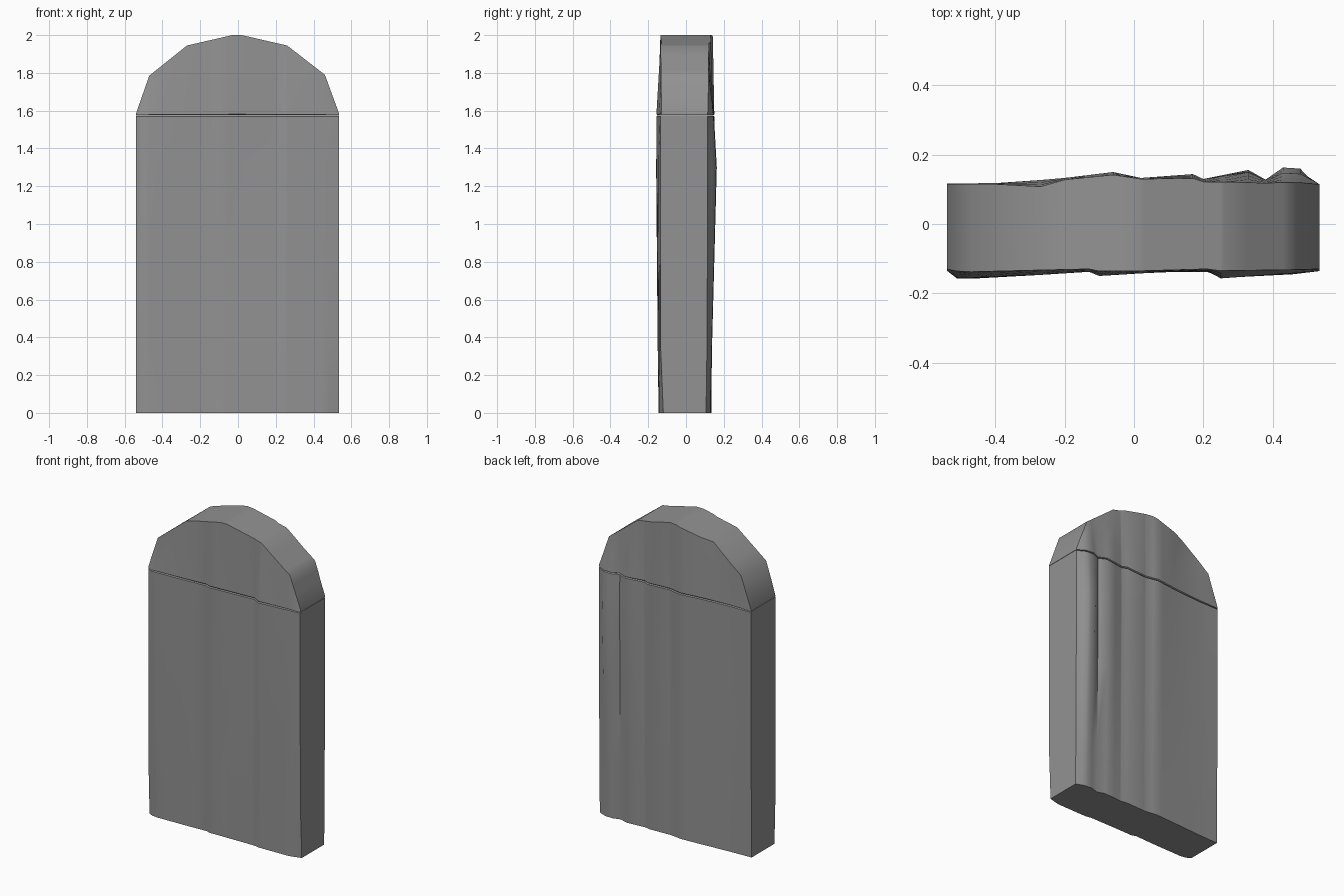
import bpy, bmesh

if "Cube" in bpy.data.objects:
    bpy.data.objects.remove(bpy.data.objects["Cube"])

# Weathered relief: x, then y at base, chip height, upper body, seam, cap rim
FRONT = [
    (-.54, -.122, -.134, -.135, -.135, -.130),
    (-.51, -.140, -.150, -.158, -.155, -.136),
    (-.47, -.145, -.150, -.158, -.155, -.138),
    (-.27, -.140, -.142, -.147, -.147, -.133),
    (-.13, -.133, -.136, -.138, -.138, -.130),
    (-.10, -.143, -.144, -.146, -.150, -.136),
    (.03, -.140, -.140, -.142, -.142, -.135),
    (.21, -.138, -.138, -.134, -.132, -.130),
    (.25, -.145, -.148, -.156, -.157, -.135),
    (.46, -.140, -.143, -.145, -.142, -.132),
    (.535, -.120, -.135, -.136, -.136, -.130)]
BACK = [
    (-.54, .108, .112, .115, .117, .115),
    (-.40, .114, .116, .117, .118, .115),
    (-.27, .122, .124, .126, .127, .108),
    (-.20, .127, .128, .132, .133, .128),
    (-.06, .135, .137, .146, .150, .142),
    (.02, .124, .126, .131, .133, .130),
    (.17, .130, .134, .142, .144, .132),
    (.20, .122, .124, .130, .130, .122),
    (.33, .132, .138, .156, .150, .120),
    (.38, .115, .118, .128, .126, .118),
    (.43, .130, .138, .163, .148, .120),
    (.48, .128, .136, .160, .145, .120),
    (.50, .120, .124, .138, .135, .117),
    (.535, .106, .111, .115, .115, .115)]
LEVELS = [0, .36, 1.3, 1.57, 2.0]
ARCH = [(-.54, 1.585), (-.47, 1.785), (-.27, 1.945), (-.03, 2.0), (.02, 2.0),
        (.26, 1.945), (.46, 1.79), (.535, 1.585)]
SEAM = 1.576

STONE = bpy.data.materials.new("dark_stone")
STONE.diffuse_color = (.29, .29, .29, 1)
STONE.use_nodes = True
STONE.node_tree.nodes["Principled BSDF"].inputs["Base Color"].default_value = STONE.diffuse_color


def lerp_keys(keys, v):
    """Piecewise linear lookup in (key, value) pairs."""
    for (a, p), (b, q) in zip(keys, keys[1:]):
        if v <= b:
            return p + (q - p) * max(0, v - a) / (b - a)
    return keys[-1][1]


def relief(table, x, z):
    ys = [lerp_keys([(r[0], r[k]) for r in table], x) for k in range(1, 6)]
    return lerp_keys(list(zip(LEVELS, ys)), z)


COLUMNS = sorted({p[0] for p in FRONT + BACK + ARCH})


def stone(name, rows):
    """rows: list of functions x -> (height, relief level, edge inset)."""
    bm = bmesh.new()
    rings = []
    for row in rows:
        front, back = [], []
        for x in COLUMNS:
            z, level, inset = row(x)
            front.append(bm.verts.new((x, relief(FRONT, x, level) + inset, z)))
            back.append(bm.verts.new((x, relief(BACK, x, level) - inset, z)))
        rings.append((front, back))
    n = len(COLUMNS)
    for lo, hi in zip(rings, rings[1:]):
        loop_lo, loop_hi = lo[0] + lo[1][::-1], hi[0] + hi[1][::-1]
        for i in range(2 * n):
            j = (i + 1) % (2 * n)
            bm.faces.new((loop_lo[i], loop_lo[j], loop_hi[j], loop_hi[i]))
    for f, b in (rings[0], rings[-1]):
        for i in range(n - 1):
            bm.faces.new((f[i], f[i + 1], b[i + 1], b[i]))
    bmesh.ops.recalc_face_normals(bm, faces=bm.faces)
    me = bpy.data.meshes.new(name)
    bm.to_mesh(me)
    bm.free()
    me.materials.append(STONE)
    ob = bpy.data.objects.new(name, me)
    bpy.context.collection.objects.link(ob)
    bpy.ops.object.select_all(action='DESELECT')
    ob.select_set(True)
    bpy.context.view_layer.objects.active = ob
    bpy.ops.object.shade_smooth_by_angle(angle=0.75)
    return ob


# Upright slab, with a slightly pinched edge at the seam
body_rows = [(z, z, i) for z, i in
             [(0, 0), (.18, 0), (.36, 0), (.85, 0), (1.3, 0),
              (1.45, 0), (1.57, 0), (1.574, .005)]]
stone("slab", [lambda x, r=r: r for r in body_rows])


# Arched cap stone resting on the slab
def cap_row(t, inset):
    return lambda x: (SEAM + (lerp_keys(ARCH, x) - SEAM) * t, 1.57 + .43 * t, inset)


stone("arched_cap", [cap_row(t, i) for t, i in
                     [(0, .005), (.012, 0), (.35, 0), (.7, 0), (1, 0)]])
